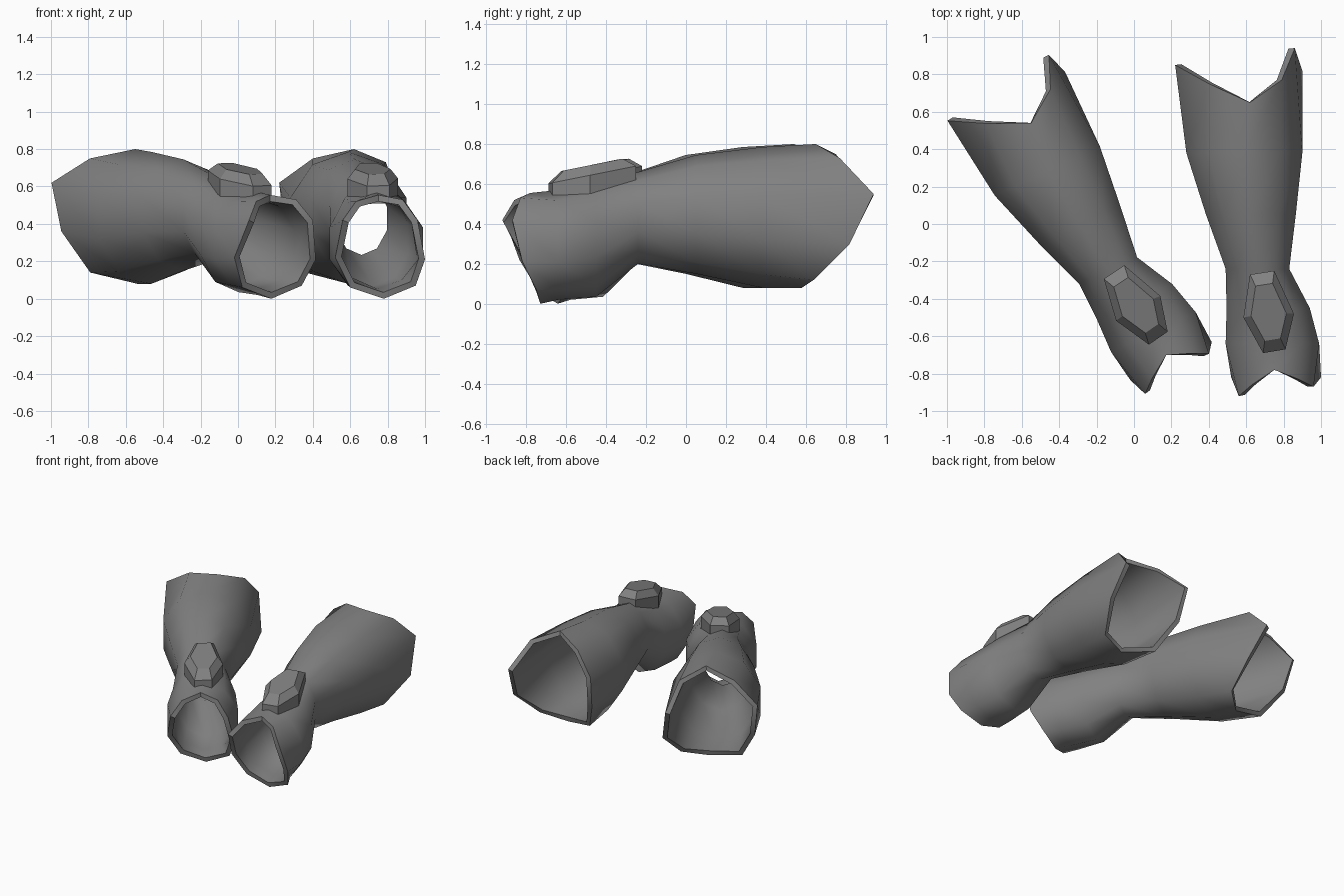
import bpy, bmesh, math
from mathutils import Matrix, Vector

cube = bpy.data.objects.get("Cube")
if cube:
    bpy.data.objects.remove(cube)

grey = bpy.data.materials.new("dark grey")
grey.use_nodes = True
colour = (0.22, 0.22, 0.22, 1)
grey.diffuse_color = colour
grey.node_tree.nodes["Principled BSDF"].inputs["Base Color"].default_value = colour

# Rims run from the top, down the -x side, to the bottom and up the other side
BACK_RIM = [(.62, .65, .80), (.40, .75, .75), (.22, .85, .62), (.25, .79, .36), (.36, .66, .14),
            (.60, .58, .08), (.80, .64, .12), (.90, .82, .30), (.86, .94, .55), (.79, .77, .73)]
FRONT_RIM = [(.75, -.78, .555), (.63, -.86, .52), (.56, -.92, .42), (.52, -.82, .22), (.60, -.75, .06),
             (.78, -.73, 0), (.95, -.75, .07), (1, -.82, .21), (.96, -.87, .42), (.88, -.83, .53)]
# Sections between the rims: y, x range, z range
SECTIONS = [(.38, .28, .90, .08, .785), (.05, .385, .865, .15, .745),
            (-.24, .49, .83, .20, .66), (-.45, .495, .94, .035, .61), (-.64, .49, .99, .02, .57)]
GEM_OUTLINE = [(.62, -.27), (.585, -.50), (.69, -.69), (.81, -.67), (.855, -.48), (.75, -.25)]


def section(y, x0, x1, z0, z1):
    """Ten-sided ring filling the given bounds."""
    ring = []
    for i in range(10):
        a = math.radians(90 + 36 * i)
        ring.append(((x0 + x1) / 2 + (x1 - x0) / 2 * math.cos(a) / math.cos(math.radians(18)),
                     y, (z0 + z1) / 2 + (z1 - z0) / 2 * math.sin(a)))
    return ring


def gem_ring(scale, height):
    """Gem outline scaled about its middle, on a plane rising to the back."""
    mid = Vector((.72, -.475))
    points = [mid + (Vector(p) - mid) * scale for p in GEM_OUTLINE]
    return [(p.x, p.y, height + .2 * (p.y - mid.y)) for p in points]


def loft(name, rings, place, cap=False):
    bm = bmesh.new()
    loops = [[bm.verts.new(place @ Vector(p)) for p in ring] for ring in rings]
    n = len(loops[0])
    for a, b in zip(loops, loops[1:]):
        for i in range(n):
            j = (i + 1) % n
            bm.faces.new((a[i], a[j], b[j], b[i]))
    if cap:
        bm.faces.new(loops[0])
        bm.faces.new(loops[-1])
        bmesh.ops.recalc_face_normals(bm, faces=bm.faces[:])
    mesh = bpy.data.meshes.new(name)
    bm.to_mesh(mesh)
    bm.free()
    mesh.materials.append(grey)
    obj = bpy.data.objects.new(name, mesh)
    bpy.context.collection.objects.link(obj)
    return obj


# The second bracer is the first one turned about its rear notch
turned = (Matrix.Translation((-.55, .54, 0)) @ Matrix.Rotation(math.radians(25), 4, 'Z')
          @ Matrix.Translation((-.62, -.65, 0)))

for side, place in (("left", Matrix.Identity(4)), ("right", turned)):
    # Open sleeve with wall thickness
    rings = [BACK_RIM] + [section(*s) for s in SECTIONS] + [FRONT_RIM]
    sleeve = loft(side + "_bracer", rings, place)
    wall = sleeve.modifiers.new("wall", 'SOLIDIFY')
    wall.thickness = .035
    wall.offset = -1
    bpy.ops.object.select_all(action='DESELECT')
    bpy.context.view_layer.objects.active = sleeve
    sleeve.select_set(True)
    bpy.ops.object.modifier_apply(modifier="wall")
    bpy.ops.object.shade_smooth_by_angle(angle=math.radians(48))

    # Bevelled six-sided gem on the wrist
    loft(side + "_gem", [gem_ring(1, .55), gem_ring(1, .645), gem_ring(.7, .695)], place, cap=True)
